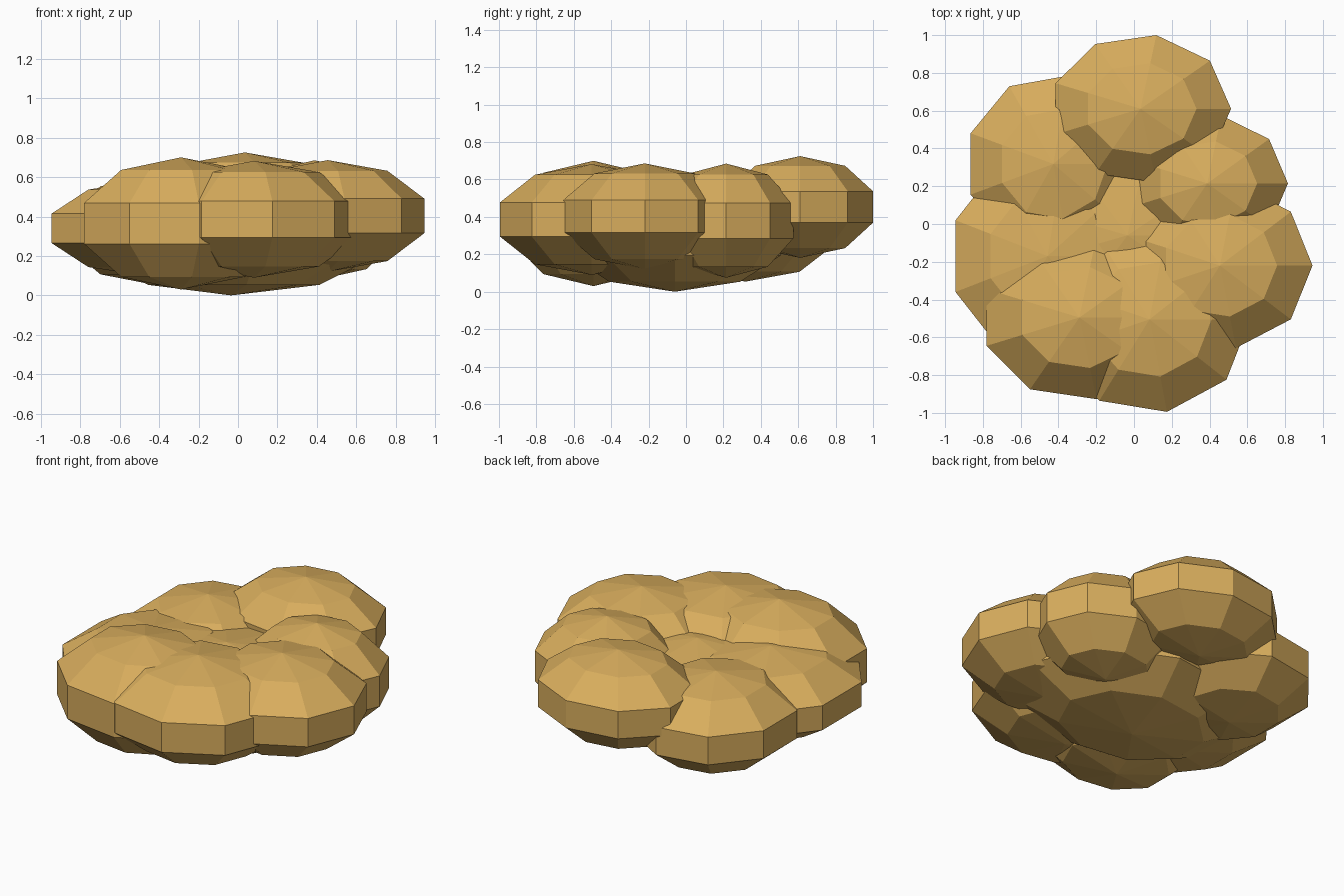
import bpy, math

if "Cube" in bpy.data.objects:
    bpy.data.objects.remove(bpy.data.objects["Cube"])

# One flat tan colour for the whole clump
tan = bpy.data.materials.new("warm_tan")
tan.diffuse_color = (0.69, 0.42, 0.11, 1.0)
tan.use_nodes = True
tan.node_tree.nodes["Principled BSDF"].inputs["Base Color"].default_value = tan.diffuse_color

SEGMENTS, RINGS = 9, 5
BAND = math.cos(math.radians(18))  # widest ring of a five-ring sphere


def lobe(name, centre, width):
    """Flattened low-poly ball; width = widest ring radius in x, y and half height."""
    bpy.ops.mesh.primitive_uv_sphere_add(segments=SEGMENTS, ring_count=RINGS, radius=1)
    ob = bpy.context.object
    ob.name = ob.data.name = name
    # put a ring vertex exactly on +x
    v = max(ob.data.vertices, key=lambda p: p.co.x * p.co.x + p.co.y * p.co.y)
    turn = math.atan2(v.co.y, v.co.x)
    c, s = math.cos(-turn), math.sin(-turn)
    rx, ry, rz = width[0] / BAND, width[1] / BAND, width[2]
    for p in ob.data.vertices:
        x, y, z = p.co
        p.co = ((x * c - y * s) * rx, (x * s + y * c) * ry, z * rz)
    ob.location = centre
    ob.data.materials.append(tan)
    return ob


# Central lobe, with a ring of overlapping lobes around it
lobe("centre_lobe", (-0.035, -0.06, 0.28), (0.726, 0.575, 0.28))
lobe("back_lobe", (0.035, 0.61, 0.453), (0.479, 0.396, 0.272))
lobe("back_right_lobe", (0.388, 0.215, 0.38), (0.427, 0.365, 0.305))
lobe("right_lobe", (0.455, -0.22, 0.403), (0.490, 0.443, 0.283))
lobe("front_lobe", (0.082, -0.505, 0.386), (0.532, 0.497, 0.296))
lobe("front_left_lobe", (-0.289, -0.495, 0.365), (0.523, 0.439, 0.335))
lobe("left_lobe", (-0.458, -0.17, 0.34), (0.518, 0.555, 0.243))
lobe("back_left_lobe", (-0.427, 0.318, 0.33), (0.466, 0.475, 0.276))
